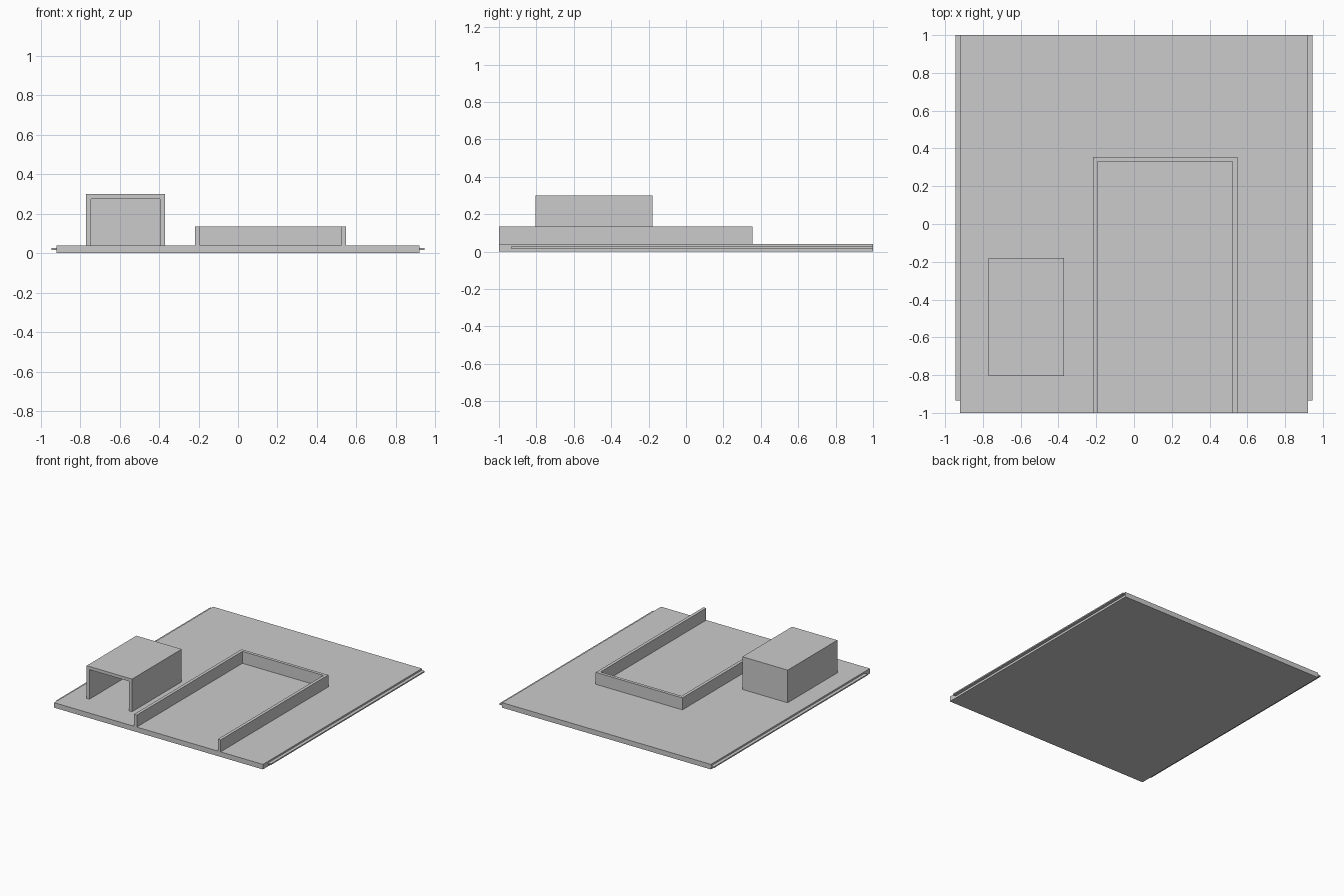
import bpy

old = bpy.data.objects.get("Cube")
if old:
    bpy.data.objects.remove(old, do_unlink=True)

GREY = (0.6, 0.6, 0.6, 1)
mat = bpy.data.materials.new("plain_grey")
mat.use_nodes = True
mat.diffuse_color = GREY
mat.node_tree.nodes["Principled BSDF"].inputs["Base Color"].default_value = GREY


def make(name, verts, faces):
    mesh = bpy.data.meshes.new(name)
    mesh.from_pydata(verts, [], faces)
    mesh.materials.append(mat)
    obj = bpy.data.objects.new(name, mesh)
    bpy.context.collection.objects.link(obj)
    return obj


def box(name, x, y, z):
    """Box from its (low, high) limits on each axis."""
    verts = [(a, b, c) for c in z for b in y for a in x]
    return make(name, verts, [(0, 2, 3, 1), (4, 5, 7, 6), (0, 1, 5, 4),
                              (2, 6, 7, 3), (0, 4, 6, 2), (1, 3, 7, 5)])


def u_prism(name, outer, inner, place, low, high):
    """Extrude a U outline; outer and inner are (left, right, end), open at start."""
    def outline(start, limits):
        a, b, end = limits
        return [(a, start), (a, end), (b, end), (b, start)]
    start = outer[3]
    ring = outline(start, outer[:3]) + outline(start, inner)
    verts = [place(u, v, w) for w in (low, high) for u, v in ring]
    faces = []
    for i in range(3):
        cap = (i, i + 1, i + 5, i + 4)
        faces += [cap, tuple(k + 8 for k in reversed(cap)),
                  (i + 1, i, i + 8, i + 9), (i + 4, i + 5, i + 13, i + 12)]
    faces += [(0, 4, 12, 8), (7, 3, 11, 15)]
    obj = make(name, verts, faces)
    # Make every face point outwards
    import bmesh
    bm = bmesh.new()
    bm.from_mesh(obj.data)
    bmesh.ops.recalc_face_normals(bm, faces=bm.faces)
    bm.to_mesh(obj.data)
    bm.free()
    return obj


TOP = 0.04

# Ground slab with a thin lip along both sides
box("base_slab", (-0.92, 0.92), (-1, 1), (0, TOP))
box("left_lip", (0.92, 0.945), (-0.935, 1), (0.017, 0.027))
box("right_lip", (-0.945, -0.92), (-0.935, 1), (0.017, 0.027))

# Low wall around three sides of the bay
u_prism("bay_wall", (-0.217, 0.547, 0.355, -1), (-0.192, 0.522, 0.33),
        lambda u, v, w: (u, v, w), TOP, 0.135)

# Shelter: side walls and roof, closed at the back
u_prism("shelter_shell", (-0.77, -0.37, 0.3, TOP), (-0.745, -0.395, 0.275),
        lambda u, v, w: (u, w, v), -0.805, -0.18)
box("shelter_back", (-0.745, -0.395), (-0.205, -0.18), (TOP, 0.275))
